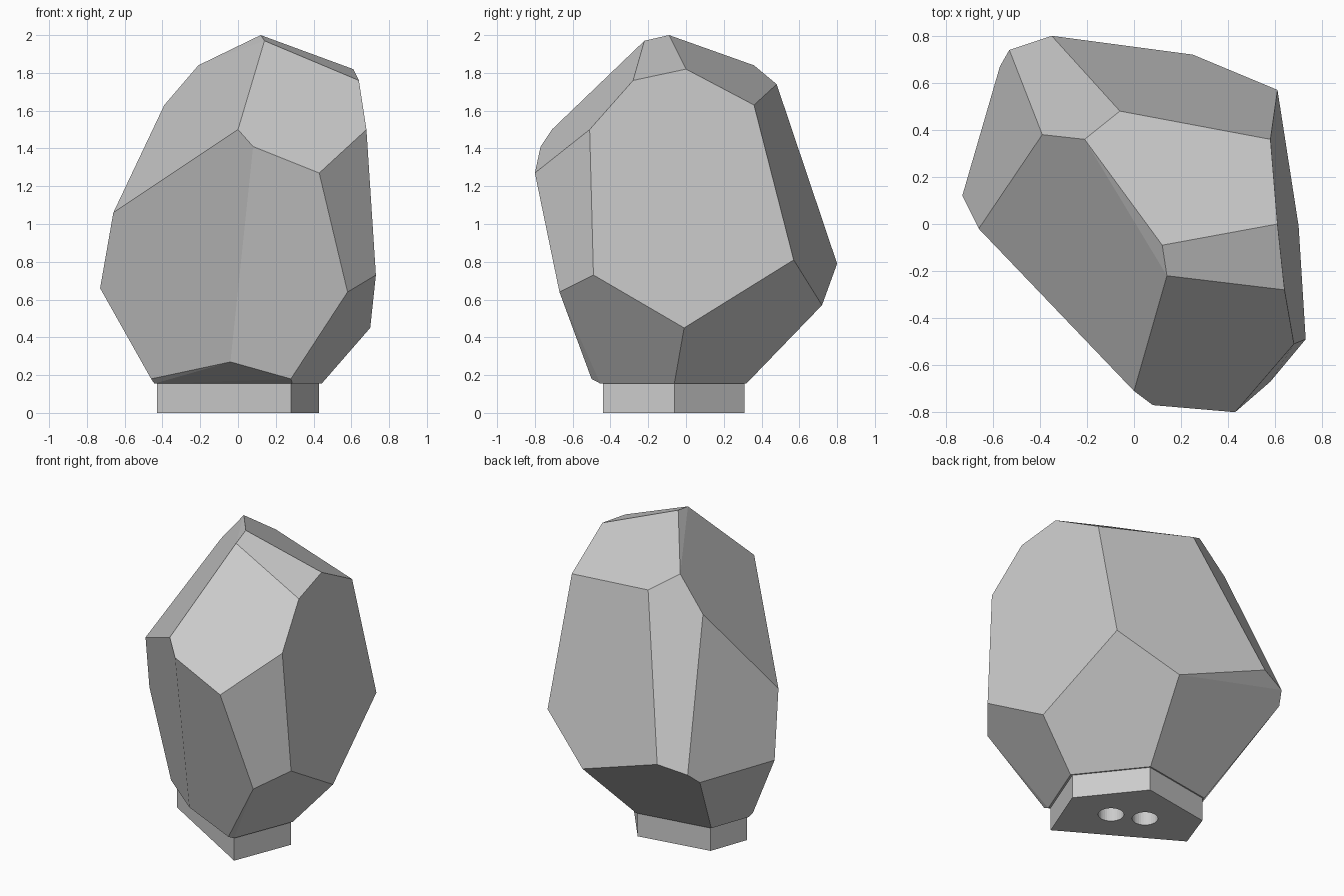
import bpy
import bmesh
import math
from mathutils import Vector

default_cube = bpy.data.objects.get("Cube")
if default_cube:
    bpy.data.objects.remove(default_cube, do_unlink=True)

# One plain stone colour
stone = bpy.data.materials.new("light_grey_stone")
stone.use_nodes = True
colour = (0.6, 0.6, 0.6, 1.0)
stone.diffuse_color = colour
stone.node_tree.nodes["Principled BSDF"].inputs["Base Color"].default_value = colour


def make_object(name, bm):
    """Turn a bmesh into a flat-shaded stone object."""
    bmesh.ops.recalc_face_normals(bm, faces=bm.faces)
    mesh = bpy.data.meshes.new(name)
    bm.to_mesh(mesh)
    bm.free()
    mesh.materials.append(stone)
    obj = bpy.data.objects.new(name, mesh)
    bpy.context.scene.collection.objects.link(obj)
    return obj


def hull(name, points):
    """Wrap corner points in flat facets, merging coplanar triangles."""
    bm = bmesh.new()
    for point in points:
        bm.verts.new(point)
    result = bmesh.ops.convex_hull(bm, input=bm.verts)
    loose = {g for g in result["geom_interior"] + result["geom_unused"]
             if isinstance(g, bmesh.types.BMVert) and g.is_valid}
    bmesh.ops.delete(bm, geom=list(loose), context="VERTS")
    bmesh.ops.dissolve_limit(bm, angle_limit=math.radians(4),
                             verts=bm.verts, edges=bm.edges)
    return make_object(name, bm)


def prism(name, outline, bottom, top):
    """Extrude a flat outline straight up."""
    bm = bmesh.new()
    face = bm.faces.new([bm.verts.new((x, y, bottom)) for x, y in outline])
    raised = bmesh.ops.extrude_face_region(bm, geom=[face])["geom"]
    verts = [g for g in raised if isinstance(g, bmesh.types.BMVert)]
    bmesh.ops.translate(bm, vec=Vector((0, 0, top - bottom)), verts=verts)
    return make_object(name, bm)


# Five-sided foot under the boulder
foot_height = 0.155
foot_outline = [(0.28, -0.44), (0.43, -0.06), (0.135, 0.31),
                (-0.34, 0.23), (-0.43, -0.02)]
foot = prism("foot", foot_outline, 0, foot_height)

# Faceted boulder: corners of each level, from the crown down
crown = [(0.12, -0.09, 2.0), (0.14, -0.22, 1.97), (0.61, 0, 1.82),
         (0.64, -0.28, 1.76), (-0.21, 0.36, 1.84), (-0.06, 0.48, 1.74),
         (-0.39, 0.38, 1.63), (0.58, 0.36, 1.63)]
shoulder = [(0.68, -0.51, 1.5), (0, -0.71, 1.5), (0.08, -0.77, 1.41),
            (0.43, -0.8, 1.27), (-0.66, -0.02, 1.06)]
belly = [(-0.73, 0.12, 0.66), (0.58, -0.67, 0.64), (0.73, -0.49, 0.73),
         (0.7, -0.01, 0.45), (0.61, 0.57, 0.81), (-0.35, 0.8, 0.79),
         (0.25, 0.72, 0.57), (-0.53, 0.74, 0.745), (-0.57, 0.67, 0.68)]
underside = [(-0.04, -0.45, 0.27), (-0.46, -0.04, 0.18), (0.28, -0.5, 0.18)]
seat = [(x * 1.03, y * 1.03, foot_height) for x, y in foot_outline]
hull("boulder", crown + shoulder + belly + underside + seat)

# Two round sockets drilled up through the foot
for index, (x, y) in enumerate([(0.124, -0.066), (-0.062, 0.028)]):
    circle = [(x + 0.077 * math.cos(a), y + 0.077 * math.sin(a))
              for a in (math.tau * i / 32 for i in range(32))]
    cutter = prism(f"socket_cutter_{index + 1}", circle, -0.1, foot_height + 0.1)
    cutter.hide_render = True
    cutter.hide_set(True)
    drill = foot.modifiers.new("socket", "BOOLEAN")
    drill.operation = "DIFFERENCE"
    drill.solver = "EXACT"
    drill.object = cutter
